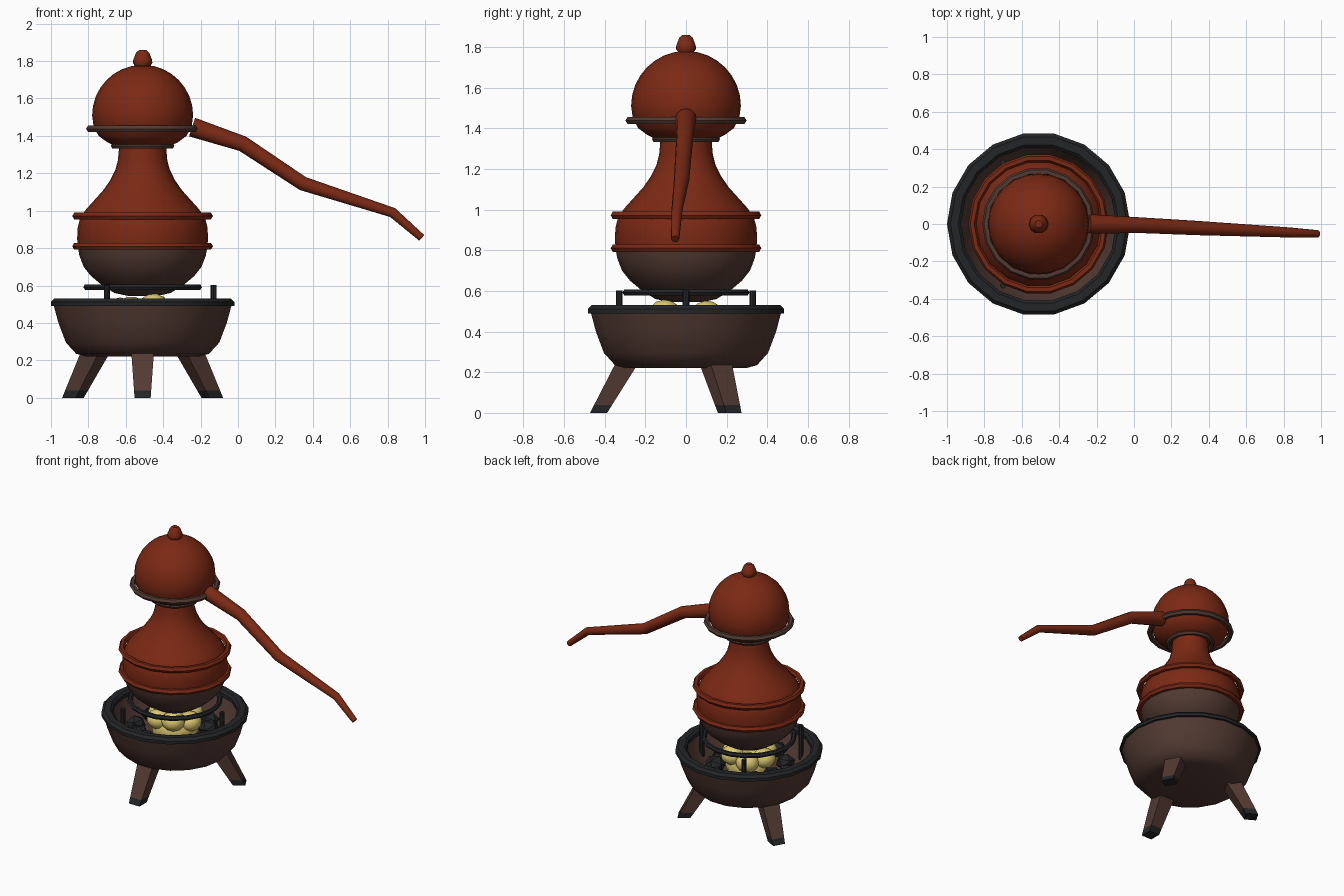
import bpy, bmesh, math, random
from mathutils import Vector, Matrix

cube = bpy.data.objects.get("Cube")
if cube:
    bpy.data.objects.remove(cube, do_unlink=True)

AXIS_X = -0.51
rng = random.Random(4)


def material(name, r, g, b):
    m = bpy.data.materials.new(name)
    m.use_nodes = True
    m.diffuse_color = (r, g, b, 1)
    bsdf = m.node_tree.nodes["Principled BSDF"]
    bsdf.inputs["Base Color"].default_value = (r, g, b, 1)
    bsdf.inputs["Roughness"].default_value = 0.7
    return m


COPPER = material("copper", 0.2, 0.022, 0.007)
BROWN = material("brown clay", 0.085, 0.042, 0.032)
IRON = material("black iron", 0.017, 0.018, 0.02)
EMBER = material("glowing ember", 0.74, 0.6, 0.17)


def finish(name, bm, mats, smooth=True, x=AXIS_X):
    bmesh.ops.recalc_face_normals(bm, faces=bm.faces)
    mesh = bpy.data.meshes.new(name)
    bm.to_mesh(mesh)
    bm.free()
    for m in mats:
        mesh.materials.append(m)
    ob = bpy.data.objects.new(name, mesh)
    ob.location.x = x
    bpy.context.collection.objects.link(ob)
    if smooth:
        bpy.ops.object.select_all(action="DESELECT")
        bpy.context.view_layer.objects.active = ob
        ob.select_set(True)
        bpy.ops.object.shade_smooth_by_angle(angle=math.radians(40))
    return ob


def bridge(bm, a, b):
    n = len(a)
    for i in range(n):
        bm.faces.new((a[i], a[(i + 1) % n], b[(i + 1) % n], b[i]))


def lathe(name, profile, mat, sides=24, closed=False):
    """Turn (radius, height) points about the still's upright axis."""
    bm = bmesh.new()
    rings = []
    for r, z in profile:
        rings.append([bm.verts.new((r * math.cos(t), r * math.sin(t), z))
                      for t in (math.tau * i / sides for i in range(sides))])
    for a, b in zip(rings, rings[1:]):
        bridge(bm, a, b)
    if closed:
        bridge(bm, rings[-1], rings[0])
    else:
        bm.faces.new(rings[0])
        bm.faces.new(rings[-1])
    return finish(name, bm, [mat])


def hoop(name, radius, z, thick, mat, sides=18):
    section = [(radius + thick * math.cos(math.tau * i / 6),
                z + thick * math.sin(math.tau * i / 6)) for i in range(6)]
    return lathe(name, section, mat, sides, closed=True)


# Brazier bowl with a hollow inside, and its iron rim
lathe("brazier_bowl", [(0.3, 0.22), (0.355, 0.235), (0.41, 0.295), (0.45, 0.4),
                       (0.477, 0.5), (0.43, 0.5), (0.4, 0.4), (0.35, 0.32),
                       (0.28, 0.3)], BROWN, 18)
lathe("brazier_rim", [(0.49, 0.49), (0.49, 0.512), (0.472, 0.53), (0.43, 0.53),
                      (0.415, 0.515), (0.415, 0.487)], IRON, 18, closed=True)


# Three splayed legs with iron feet
def leg_ring(bm, f, turn):
    z = 0.28 * f
    centre = 0.43 - 0.16 * f
    w, d = 0.043 + 0.02 * f, 0.042 + 0.016 * f
    return [bm.verts.new(turn @ Vector((centre + d * sx, w * sy, z)))
            for sx, sy in ((-1, -1), (1, -1), (1, 1), (-1, 1))]


for name, degrees in (("front", -90), ("back_left", 30), ("back_right", 150)):
    bm = bmesh.new()
    turn = Matrix.Rotation(math.radians(degrees), 3, "Z")
    rings = [leg_ring(bm, f, turn) for f in (0, 0.14, 1)]
    bm.faces.new(rings[0])
    bm.faces.new(rings[-1])
    for a, b in zip(rings, rings[1:]):
        bridge(bm, a, b)
    for f in bm.faces:
        f.material_index = 1 if f.calc_center_median().z < 0.04 else 0
    finish(name + "_leg", bm, [BROWN, IRON], smooth=False)

# Iron posts and the ring that carries the pot
for i in range(3):
    t = math.tau * i / 3
    bm = bmesh.new()
    bmesh.ops.create_cone(bm, cap_ends=True, segments=8, radius1=0.016, radius2=0.016,
                          depth=0.25, matrix=Matrix.Translation(
                              (0.38 * math.cos(t), 0.38 * math.sin(t), 0.477)))
    finish("post_%d" % (i + 1), bm, [IRON])
hoop("pot_ring", 0.3, 0.592, 0.017, IRON)


# Coals and embers
def lump(name, radius, angle, z, size, mat, detail):
    bm = bmesh.new()
    bmesh.ops.create_icosphere(bm, subdivisions=detail, radius=size)
    bmesh.ops.rotate(bm, verts=bm.verts, matrix=Matrix.Rotation(rng.uniform(0, 3), 3, "X"))
    for v in bm.verts:
        v.co = Vector((v.co.x + radius * math.cos(angle),
                       v.co.y + radius * math.sin(angle), v.co.z * 0.85 + z))
    finish(name, bm, [mat], smooth=mat is EMBER)


for i in range(11):
    lump("coal_%d" % (i + 1), rng.uniform(0.22, 0.28), math.tau * i / 11,
         rng.uniform(0.37, 0.41), rng.uniform(0.06, 0.075), IRON, 1)
for i in range(6):
    lump("ember_%d" % (i + 1), 0.12, math.tau * i / 6,
         rng.uniform(0.46, 0.49), 0.08, EMBER, 2)
lump("ember_bed", 0, 0, 0.4, 0.16, EMBER, 2)

# Pot: clay-coloured base, copper shoulder and neck
lathe("pot_base", [(0.08, 0.545), (0.15, 0.56), (0.215, 0.6), (0.275, 0.65),
                   (0.315, 0.7), (0.338, 0.76), (0.345, 0.8)], BROWN)
lathe("pot_body", [(0.345, 0.8), (0.35, 0.85), (0.347, 0.91), (0.333, 0.965),
                   (0.3, 1.01), (0.255, 1.06), (0.21, 1.11), (0.172, 1.165),
                   (0.145, 1.22), (0.132, 1.27), (0.125, 1.35)], COPPER)
for name, z in (("lower", 0.81), ("upper", 0.972)):
    hoop(name + "_band", 0.355, z, 0.021, COPPER)
hoop("neck_ring", 0.153, 1.347, 0.017, BROWN)

# Domed cap, its collar and the finial
dome = [(0.145, 1.345), (0.19, 1.367), (0.235, 1.4), (0.262, 1.45)]
dome += [(0.27 * math.cos(t), 1.51 + 0.27 * math.sin(t))
         for t in (math.radians(11 * i) for i in range(9))]
lathe("cap_dome", dome, COPPER)
hoop("cap_collar", 0.282, 1.438, 0.02, BROWN)
lathe("finial", [(0.035, 1.765), (0.052, 1.79), (0.05, 1.807), (0.035, 1.845),
                 (0.02, 1.858)], COPPER, 10)

# Tapering, bent spout
path = [((-0.245, 0, 1.447), 0.052), ((0.025, -0.006, 1.358), 0.042),
        ((0.347, -0.022, 1.145), 0.038), ((0.827, -0.045, 0.99), 0.027),
        ((0.982, -0.053, 0.855), 0.02)]
points = [Vector(p) for p, r in path]
bm = bmesh.new()
rings = []
for i, (p, r) in enumerate(path):
    before = (points[i] - points[max(i - 1, 0)]).normalized()
    after = (points[min(i + 1, len(points) - 1)] - points[i]).normalized()
    along = (before + after).normalized()
    side = along.cross(Vector((0, 0, 1))).normalized()
    up = side.cross(along)
    rings.append([bm.verts.new(points[i] + r * (side * math.cos(t) + up * math.sin(t)))
                  for t in (math.tau * k / 12 for k in range(12))])
for a, b in zip(rings, rings[1:]):
    bridge(bm, a, b)
bm.faces.new(rings[0])
bm.faces.new(rings[-1])
finish("spout", bm, [COPPER], x=0)
